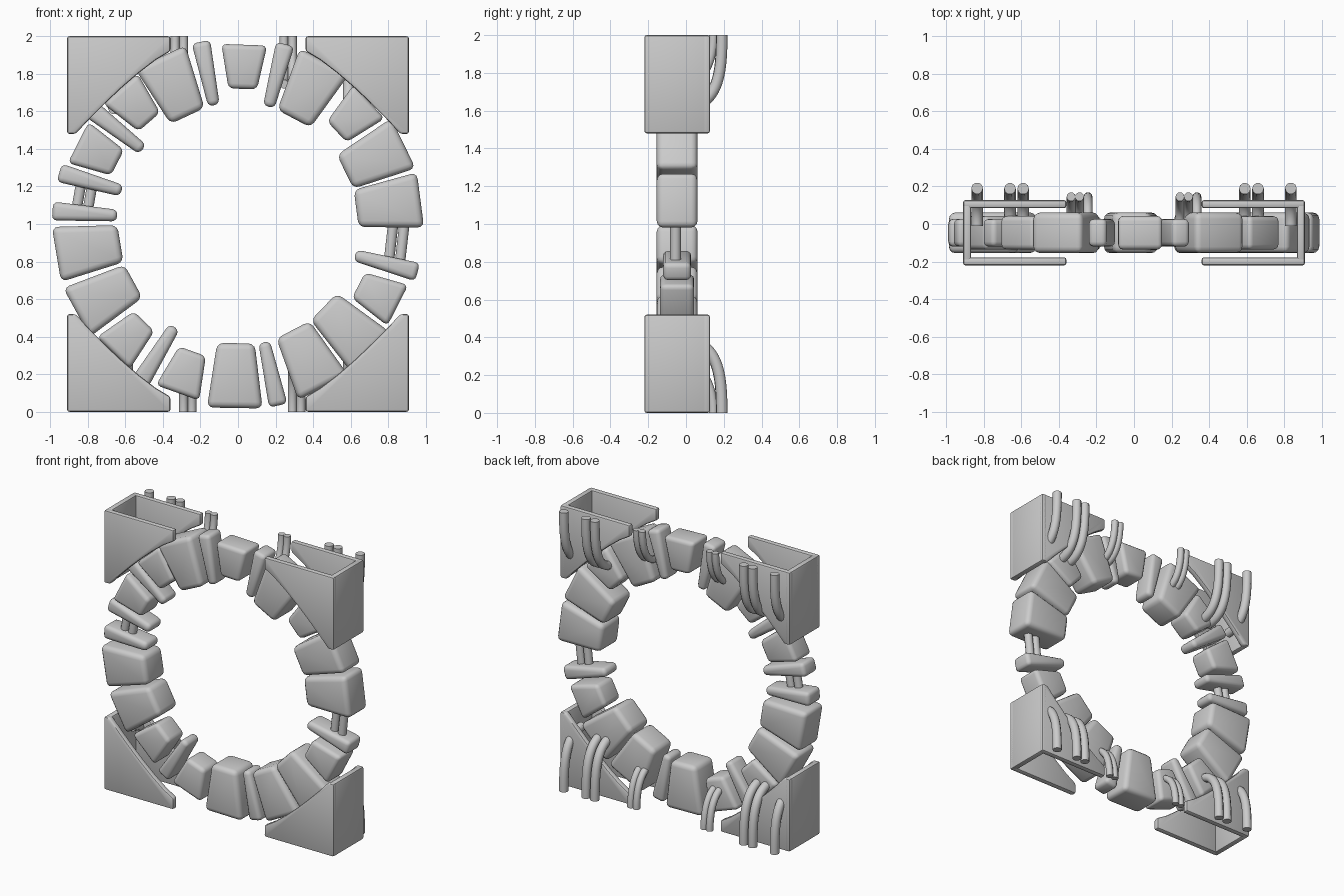
import bpy, bmesh, math
from mathutils import Vector

if "Cube" in bpy.data.objects:
    bpy.data.objects.remove(bpy.data.objects["Cube"])

CY = -0.047   # ring mid-plane
CZ = 1.0      # ring centre height


def smooth(ob, deg=40):
    bpy.ops.object.select_all(action='DESELECT')
    ob.select_set(True)
    bpy.context.view_layer.objects.active = ob
    bpy.ops.object.shade_smooth_by_angle(angle=math.radians(deg))


def add_prism(bm, profile, y0, y1, bevel, segs):
    """Extrude an (x, z) profile from y0 to y1 with rounded edges."""
    part = bmesh.new()
    face = part.faces.new([part.verts.new((x, y0, z)) for x, z in profile])
    ext = bmesh.ops.extrude_face_region(part, geom=[face])
    moved = [v for v in ext['geom'] if isinstance(v, bmesh.types.BMVert)]
    bmesh.ops.translate(part, verts=moved, vec=(0, y1 - y0, 0))
    bmesh.ops.recalc_face_normals(part, faces=part.faces)
    edges = [e for e in part.edges if e.calc_face_angle(0) > 0.5]
    bmesh.ops.bevel(part, geom=edges, offset=bevel, segments=segs, profile=0.5,
                    affect='EDGES', clamp_overlap=True)
    tmp = bpy.data.meshes.new("tmp")
    part.to_mesh(tmp)
    part.free()
    bm.from_mesh(tmp)
    bpy.data.meshes.remove(tmp)


def make_object(name, bm):
    me = bpy.data.meshes.new(name)
    bm.to_mesh(me)
    bm.free()
    ob = bpy.data.objects.new(name, me)
    bpy.context.collection.objects.link(ob)
    smooth(ob)
    return ob


def polar(deg, r, side=0.0):
    """Point on the ring, angle clockwise from the top, shifted along the tangent."""
    a = math.radians(deg)
    return (r * math.sin(a) + side * math.cos(a),
            CZ + r * math.cos(a) - side * math.sin(a))


def tube(name, points, radius):
    cu = bpy.data.curves.new(name, 'CURVE')
    cu.dimensions = '3D'
    cu.bevel_depth = radius
    cu.bevel_resolution = 3
    cu.use_fill_caps = True
    cu.resolution_u = 8
    sp = cu.splines.new('NURBS')
    sp.points.add(len(points) - 1)
    for p, co in zip(sp.points, points):
        p.co = (*co, 1)
    sp.order_u = min(4, len(points))
    sp.use_endpoint_u = True
    ob = bpy.data.objects.new(name, cu)
    bpy.context.collection.objects.link(ob)
    bpy.ops.object.select_all(action='DESELECT')
    ob.select_set(True)
    bpy.context.view_layer.objects.active = ob
    bpy.ops.object.convert(target='MESH')
    smooth(bpy.context.view_layer.objects.active)


# Ring blocks: inner radius, outer radius, inner half width, outer half width, half depth, bevel
KINDS = {
    'big':    (0.635, 0.98, 0.100, 0.148, 0.108, 0.034),
    'medium': (0.720, 0.955, 0.076, 0.122, 0.090, 0.028),
    'thin':   (0.645, 0.99, 0.031, 0.050, 0.074, 0.027),
}
RING = {
    'big': (28, 64, 82.5, 134, 152.5, 181, 241.3, 260.5, 335),
    'medium': (2, 47, 117, 199.7, 224, 297, 319),
    'thin': (14.7, 105, 167.5, 211.7, 274, 286, 308, 348.5),
}
for kind, angles in RING.items():
    r0, r1, w0, w1, d, bev = KINDS[kind]
    for i, a in enumerate(angles):
        bm = bmesh.new()
        prof = [polar(a, r0, -w0), polar(a, r0, w0), polar(a, r1, w1), polar(a, r1, -w1)]
        add_prism(bm, prof, CY - d, CY + d, bev, 3)
        make_object(f"{kind}_ring_block_{i + 1}", bm)

# Open corner brackets: front plate, back plate, outer side wall
PLATE = [(0.91, 2), (0.36, 2), (0.36, 1.92), (0.44, 1.872), (0.53, 1.803),
         (0.62, 1.725), (0.71, 1.64), (0.79, 1.56), (0.865, 1.48), (0.91, 1.48)]
WALL = [(0.91, 2), (0.868, 2), (0.868, 1.48), (0.91, 1.48)]
for sx in (-1, 1):
    for sz in (-1, 1):
        def place(profile):
            return [(sx * x, CZ + sz * (z - CZ)) for x, z in profile]
        bm = bmesh.new()
        add_prism(bm, place(PLATE), -0.22, -0.178, 0.012, 2)
        add_prism(bm, place(PLATE), 0.085, 0.127, 0.012, 2)
        add_prism(bm, place(WALL), -0.22, 0.127, 0.012, 2)
        make_object("corner_bracket", bm)

        # Bent pipes at the back of each corner
        def bent(x, y, low, r):
            pts = [(x, y, 2), (x, y, low + 0.19), (x, y - 0.015, low + 0.01), (x, -0.01, low)]
            tube("bent_pipe", [(px, py, CZ + sz * (pz - CZ)) for px, py, pz in pts], r)
        bent(sx * 0.835, 0.19, 1.615, 0.031)
        bent(sx * 0.66, 0.188, 1.615, 0.031)
        bent(sx * 0.59, 0.188, 1.615, 0.031)
        outer = 0.335 if sx * sz < 0 else 0.29
        bent(sx * outer, 0.145, 1.745, 0.024)
        bent(sx * (outer - 0.045), 0.145, 1.745, 0.024)

# Straight pipes bridging the two side gaps
for a0, a1, radii in ((274, 286, (0.805, 0.865)), (88, 105, (0.83, 0.89))):
    for r in radii:
        (x0, z0), (x1, z1) = polar(a0, r), polar(a1, r)
        tube("gap_pipe", [(x0, CY - 0.008, z0), (x1, CY - 0.008, z1)], 0.029)
